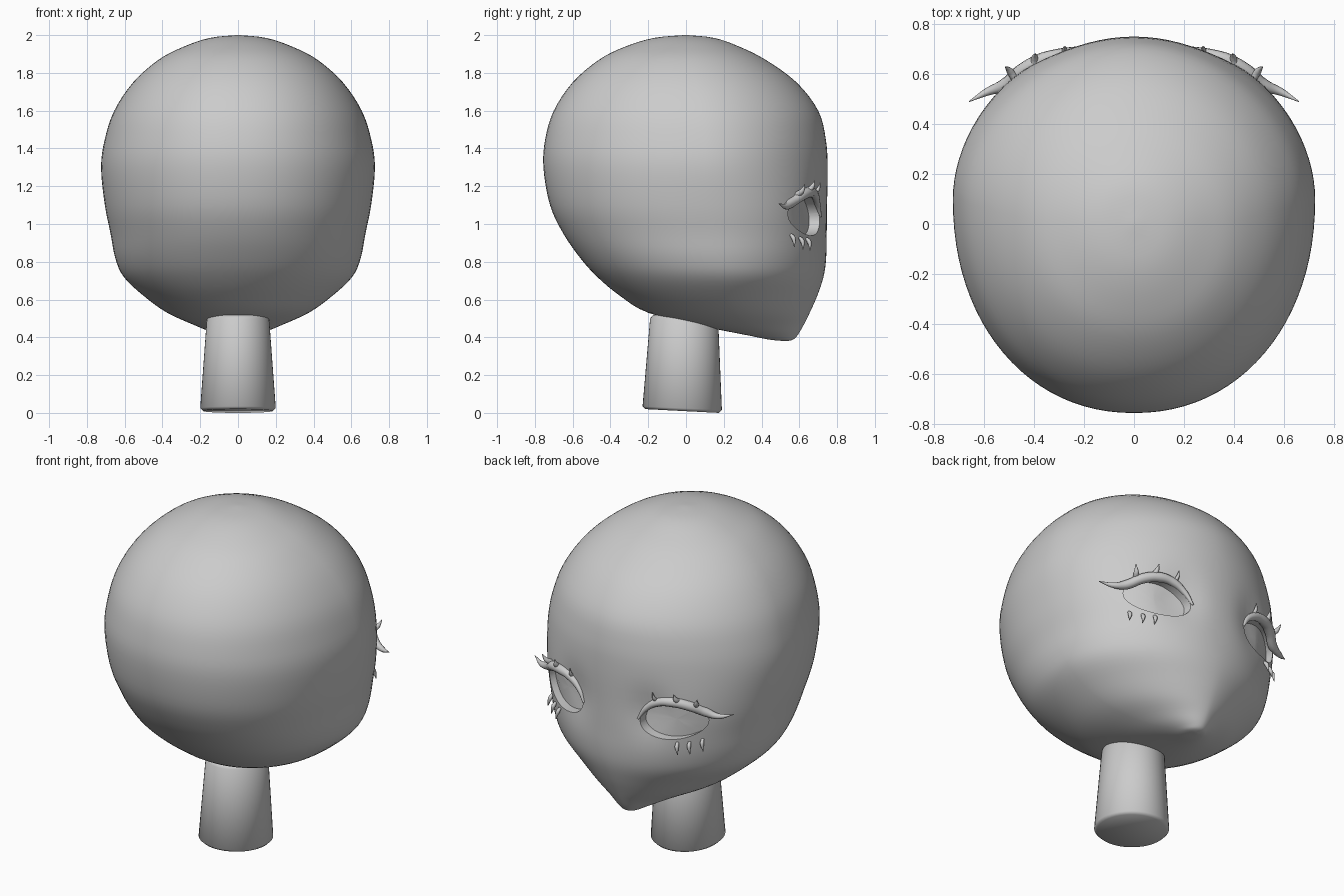
import bpy, bmesh, math
from mathutils import Vector
from mathutils.bvhtree import BVHTree

if "Cube" in bpy.data.objects:
    bpy.data.objects.remove(bpy.data.objects["Cube"])


def new_object(name, bm):
    bmesh.ops.recalc_face_normals(bm, faces=bm.faces)
    mesh = bpy.data.meshes.new(name)
    bm.to_mesh(mesh)
    bm.free()
    ob = bpy.data.objects.new(name, mesh)
    bpy.context.collection.objects.link(ob)
    return ob


def activate(ob):
    bpy.ops.object.select_all(action='DESELECT')
    ob.select_set(True)
    bpy.context.view_layer.objects.active = ob


def loft(bm, rings):
    rows = [[bm.verts.new(p) for p in r] for r in rings]
    n = len(rows[0])
    for a, b in zip(rows, rows[1:]):
        for i in range(n):
            bm.faces.new((a[i], a[(i + 1) % n], b[(i + 1) % n], b[i]))
    bm.faces.new(rows[0])
    bm.faces.new(rows[-1][::-1])


def catmull(a, b, c, d, t):
    return [0.5 * (2*q + (r-p)*t + (2*p-5*q+4*r-s)*t*t + (3*q-p-3*r+s)*t**3)
            for p, q, r, s in zip(a, b, c, d)]


# Head sections: z, half width, y of widest point, back y, front y, front roundness
SECTIONS = [
    (2.00, .01, 0, -.01, .01, 2), (1.985, .15, 0, -.17, .15, 2),
    (1.94, .285, .01, -.32, .28, 2), (1.87, .42, .02, -.46, .42, 2),
    (1.75, .555, .05, -.60, .585, 1.95), (1.60, .655, .08, -.70, .70, 1.9),
    (1.45, .705, .10, -.745, .74, 1.9), (1.30, .725, .10, -.755, .75, 1.95),
    (1.10, .705, .10, -.72, .747, 2.1), (.95, .675, .12, -.65, .745, 2.1),
    (.82, .65, .15, -.56, .742, 2.0), (.72, .605, .18, -.47, .728, 1.9),
    (.62, .50, .20, -.35, .695, 1.8), (.53, .375, .25, -.20, .655, 1.75),
    (.46, .22, .33, .08, .62, 1.75), (.41, .10, .45, .33, .59, 1.9),
    (.388, .05, .51, .44, .567, 2), (.38, .005, .53, .525, .535, 2)]


def section_ring(z, hw, yc, yb, yf, nf, sides=96):
    pts = []
    for i in range(sides):
        t = 2 * math.pi * i / sides
        c, s = math.cos(t), math.sin(t)
        n = nf if s > 0 else 2.12
        x = math.copysign(abs(c) ** (2 / n), c) * hw
        y = yc + abs(s) ** (2 / n) * ((yf - yc) if s > 0 else (yb - yc))
        if s > 0:  # shallow eye sockets beside the nose ridge
            y -= .03 * math.exp(-((abs(x) - .25) / .11) ** 2 - ((z - 1.08) / .14) ** 2)
        pts.append((x, y, z))
    return pts


rings = []
S = SECTIONS
for i in range(len(S) - 1):
    for k in range(4):
        rings.append(section_ring(*catmull(S[max(i-1, 0)], S[i], S[i+1],
                                           S[min(i+2, len(S)-1)], k / 4)))
rings.append(section_ring(*S[-1]))
bm = bmesh.new()
loft(bm, rings)
bmesh.ops.recalc_face_normals(bm, faces=bm.faces)
tree = BVHTree.FromBMesh(bm)
head = new_object("head", bm)


def face_y(x, z):
    return tree.ray_cast(Vector((x, 2, z)), Vector((0, -1, 0)))[0].y


# Eye openings: recesses that follow the face surface
def eye_ring(side, scale, offset):
    pts = []
    for i in range(48):
        t = 2 * math.pi * i / 48
        c, s = math.cos(t), math.sin(t)
        x = .36 + .17 * c * scale
        z = 1.045 + (.11 if s > 0 else .105) * s * scale + .015 * c * scale
        pts.append((side * x, face_y(x, z) + offset, z))
    return pts


for side in (1, -1):
    bm = bmesh.new()
    layers = [eye_ring(side, s, -.055) for s in (.05, .35, .7, 1)]
    layers += [eye_ring(side, s, .1) for s in (1, .7, .35, .05)]
    loft(bm, layers)
    cutter = new_object("eye_cutter", bm)
    cutter.hide_render = True
    mod = head.modifiers.new("eye_opening", 'BOOLEAN')
    mod.operation, mod.solver, mod.object = 'DIFFERENCE', 'EXACT', cutter
    activate(head)
    bpy.ops.object.modifier_apply(modifier=mod.name)
    bpy.data.objects.remove(cutter)
activate(head)
bpy.ops.object.shade_smooth_by_angle(angle=math.radians(40))


# Tapered strands: (x, y, z, radius) points, mirrored to both eyes
def strand(name, points):
    cu = bpy.data.curves.new(name, 'CURVE')
    cu.dimensions, cu.bevel_depth, cu.bevel_resolution = '3D', 1, 3
    cu.resolution_u, cu.use_fill_caps = 6, True
    sp = cu.splines.new('BEZIER')
    sp.bezier_points.add(len(points) - 1)
    for bp, (x, y, z, r) in zip(sp.bezier_points, points):
        bp.co, bp.radius = (x, y, z), r
        bp.handle_left_type = bp.handle_right_type = 'AUTO'
    ob = bpy.data.objects.new(name, cu)
    bpy.context.collection.objects.link(ob)
    activate(ob)
    bpy.ops.object.convert(target='MESH')
    ob = bpy.context.object
    ob.modifiers.new("both_eyes", 'MIRROR').mirror_object = head
    bpy.ops.object.shade_smooth_by_angle(angle=math.radians(50))


# Upper lid line with outer wing
lid = [(.18, 1.04, .006), (.22, 1.105, .016), (.29, 1.155, .024),
       (.37, 1.168, .028), (.45, 1.15, .028), (.52, 1.11, .026)]
strand("upper_lid", [(x, face_y(x, z) + .003, z, r) for x, z, r in lid]
       + [(.585, .53, 1.093, .016), (.66, .49, 1.108, .002)])

# Upper lashes
for x, z, dx, size in ((.28, 1.165, -.005, .7), (.40, 1.175, -.005, 1), (.48, 1.155, .035, 1)):
    y = face_y(x, z)
    strand("upper_lash", [(x, y, z, .016 * size),
                          (x + dx * .5, y + .025 * size, z + .018, .014 * size),
                          (x + dx, y + .042 * size, z + .055, .002)])

# Lower lashes
for x, z in ((.39, .925), (.445, .93), (.50, .945)):
    y = face_y(x, z)
    strand("lower_lash", [(x, y, z, .008), (x + .005, y + .015, z - .02, .012),
                          (x + .015, y + .02, z - .065, .002)])

# Neck
bm = bmesh.new()
loft(bm, [[(rx * math.cos(a), cy + ry * math.sin(a), z - tilt * math.sin(a))
           for a in (2 * math.pi * i / 48 for i in range(48))]
          for z, rx, ry, cy, tilt in ((.01, .185, .195, -.02, .01), (.025, .2, .21, -.02, .01),
                                      (.50, .165, .18, -.01, 0), (.517, .15, .165, -.01, 0))])
neck = new_object("neck", bm)
activate(neck)
bpy.ops.object.shade_smooth_by_angle(angle=math.radians(50))
